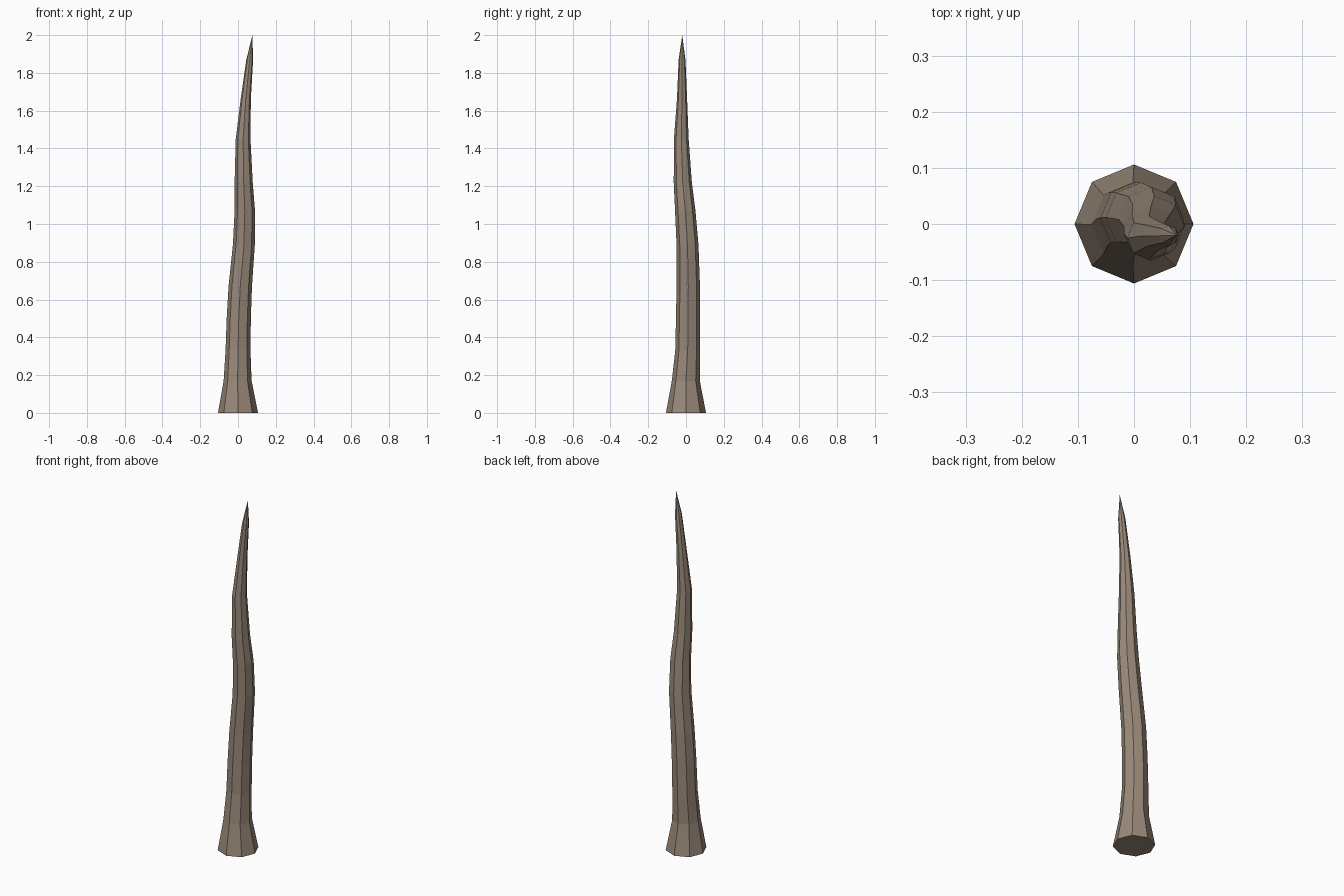
import bpy, bmesh, math

cube = bpy.data.objects.get("Cube")
if cube:
    bpy.data.objects.remove(cube, do_unlink=True)

SIDES = 8

# Rings up the stem: height, centre x, centre y, radius
RINGS = [
    (0.00, 0.000, 0.000, 0.106),
    (0.17, -0.002, -0.001, 0.074),
    (0.33, 0.000, 0.009, 0.066),
    (0.50, 0.004, 0.011, 0.064),
    (0.67, 0.012, 0.012, 0.062),
    (0.89, 0.031, 0.008, 0.058),
    (1.07, 0.036, -0.004, 0.054),
    (1.22, 0.030, -0.017, 0.048),
    (1.45, 0.027, -0.025, 0.039),
    (1.66, 0.041, -0.021, 0.027),
    (1.87, 0.062, -0.021, 0.018),
]
TIP = (0.076, -0.020, 2.0)

# Weathered wood colour
wood = bpy.data.materials.new("grey_brown_wood")
wood.use_nodes = True
colour = (0.32, 0.25, 0.19, 1.0)
wood.diffuse_color = colour
wood.node_tree.nodes["Principled BSDF"].inputs["Base Color"].default_value = colour

# Loft the rings into a bent, tapering stem
bm = bmesh.new()
loops = []
for z, cx, cy, r in RINGS:
    angles = [math.tau * i / SIDES for i in range(SIDES)]
    loops.append([bm.verts.new((cx + r * math.cos(a), cy + r * math.sin(a), z)) for a in angles])
for low, high in zip(loops, loops[1:]):
    for i in range(SIDES):
        j = (i + 1) % SIDES
        bm.faces.new((low[i], low[j], high[j], high[i]))

# Pointed tip and flat foot
tip = bm.verts.new(TIP)
for i in range(SIDES):
    bm.faces.new((loops[-1][i], loops[-1][(i + 1) % SIDES], tip))
bm.faces.new(loops[0][::-1])
bm.normal_update()

mesh = bpy.data.meshes.new("bare_trunk")
bm.to_mesh(mesh)
bm.free()
mesh.materials.append(wood)
trunk = bpy.data.objects.new("bare_trunk", mesh)
bpy.context.collection.objects.link(trunk)
